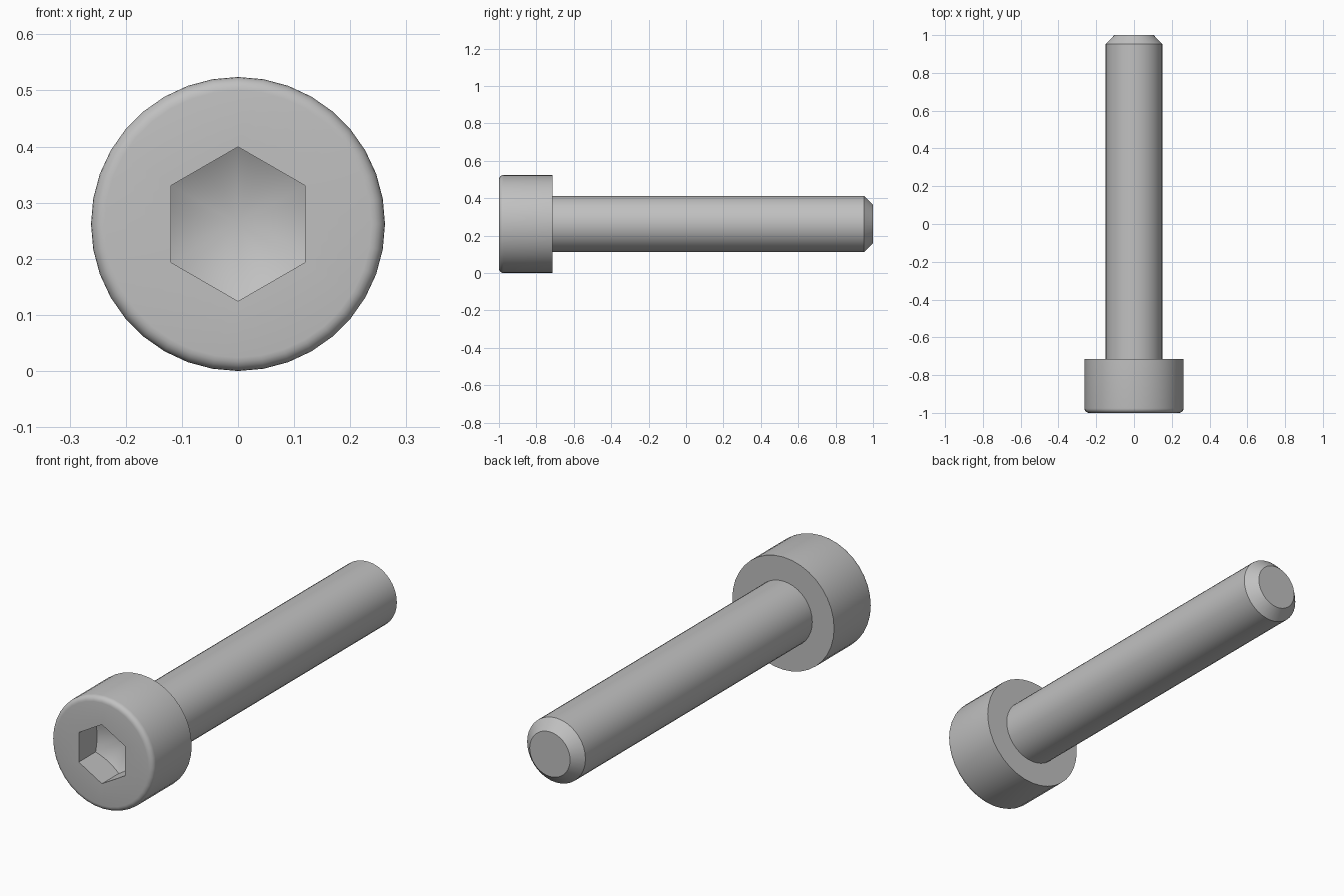
import bpy, bmesh
from math import radians, degrees, sin, cos, tan, pi

cube = bpy.data.objects.get("Cube")
if cube:
    bpy.data.objects.remove(cube, do_unlink=True)

SEGMENTS = 36          # a multiple of 12, so the hexagon corners land on segments
HEAD_R, SHANK_R = 0.262, 0.15
FRONT, HEAD_BACK, TIP = -1.0, -0.714, 1.0
FILLET = 0.024
APOTHEM, SOCKET_DEPTH = 0.119, 0.124

steel = bpy.data.materials.new("steel grey")
steel.use_nodes = True
colour = (0.53, 0.53, 0.53, 1)
steel.diffuse_color = colour
steel.node_tree.nodes["Principled BSDF"].inputs["Base Color"].default_value = colour


def circle(radius, y):
    """Ring function: constant radius and depth."""
    return lambda a: (radius, y)


def hexagon(y, cone_slope=0):
    """Ring function: hexagon with a corner on top, optionally lying on a cone."""
    def ring(a):
        r = APOTHEM / cos(radians((degrees(a) + 30) % 60 - 30))
        corner = APOTHEM / cos(pi / 6)
        return r, y + (corner - r) * cone_slope
    return ring


def sweep(name, rings, cap_start=False, apex=None):
    """Join successive rings around the y axis, closing with a cap or an apex."""
    bm = bmesh.new()
    loops = []
    for ring in rings:
        loop = []
        for i in range(SEGMENTS):
            a = 2 * pi * i / SEGMENTS
            r, y = ring(a)
            loop.append(bm.verts.new((r * cos(a), y, HEAD_R + r * sin(a))))
        loops.append(loop)
    for a, b in zip(loops, loops[1:]):
        for i in range(SEGMENTS):
            j = (i + 1) % SEGMENTS
            bm.faces.new((a[i], a[j], b[j], b[i]))
    if cap_start:
        bm.faces.new(loops[0][::-1])
    if apex is not None:
        tip = bm.verts.new((0, apex, HEAD_R))
        for i in range(SEGMENTS):
            bm.faces.new((loops[-1][i], loops[-1][(i + 1) % SEGMENTS], tip))
    mesh = bpy.data.meshes.new(name)
    bm.to_mesh(mesh)
    bm.free()
    mesh.materials.append(steel)
    obj = bpy.data.objects.new(name, mesh)
    bpy.context.collection.objects.link(obj)
    bpy.ops.object.select_all(action='DESELECT')
    obj.select_set(True)
    bpy.context.view_layer.objects.active = obj
    bpy.ops.object.shade_smooth_by_angle(angle=radians(25))
    return obj


# Cap head: back shoulder, side, rounded front rim, hexagonal socket, conical floor
slope = tan(radians(30))
rim = []
for k in range(6):
    t = pi / 2 * k / 5
    rim.append(circle(HEAD_R - FILLET * (1 - cos(t)), FRONT + FILLET * (1 - sin(t))))
floor = FRONT + SOCKET_DEPTH
head_rings = [circle(SHANK_R, HEAD_BACK), circle(HEAD_R, HEAD_BACK), *rim,
              hexagon(FRONT), hexagon(floor, slope)]
sweep("cap_head", head_rings, apex=floor + APOTHEM / cos(pi / 6) * slope)

# Plain shank with a chamfered, flat tip
sweep("shank", [circle(0.104, TIP), circle(SHANK_R, TIP - 0.047),
                circle(SHANK_R, HEAD_BACK)], cap_start=True)
